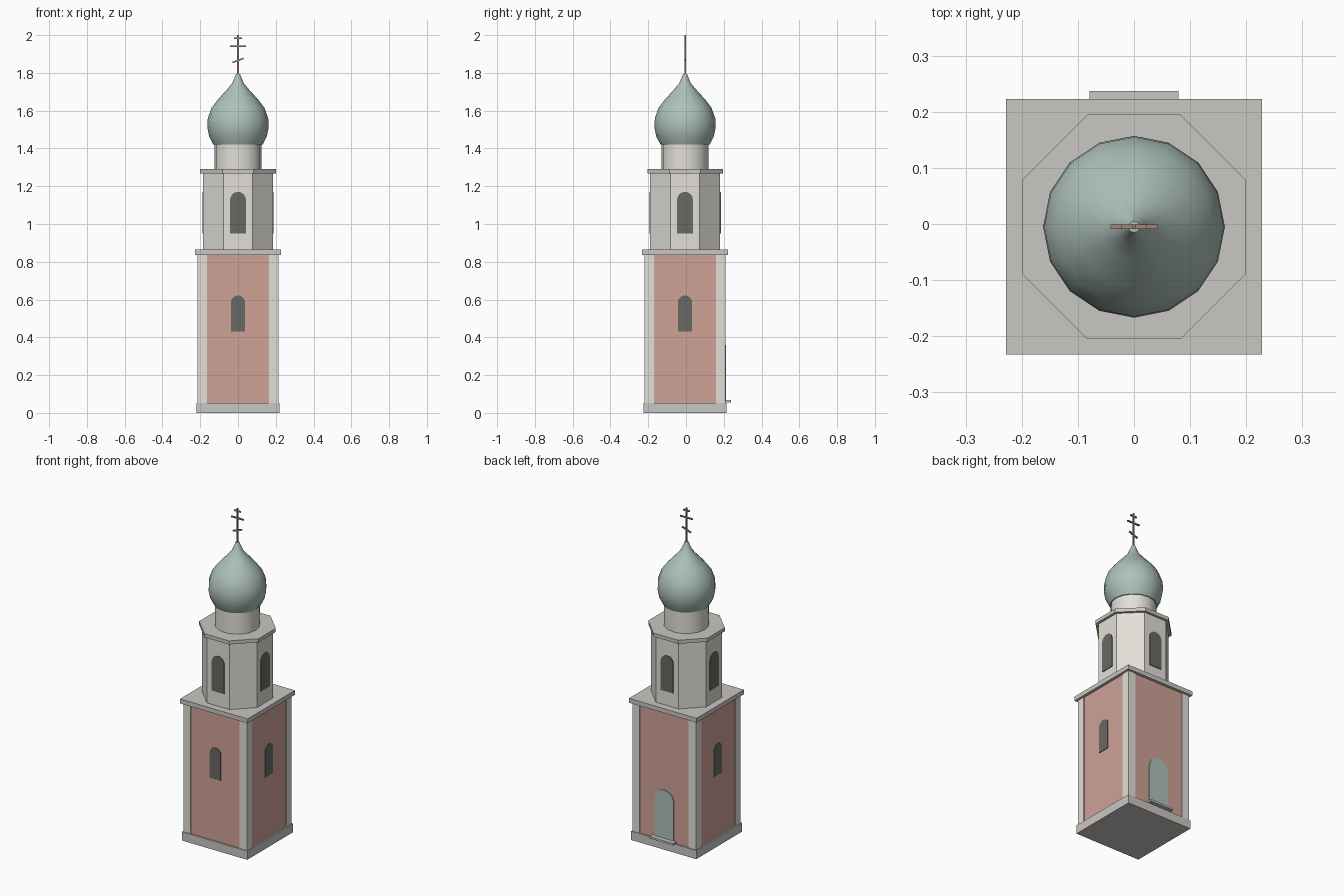
import bpy, bmesh
from math import pi, cos, sin, radians
from mathutils import Matrix

if "Cube" in bpy.data.objects:
    bpy.data.objects.remove(bpy.data.objects["Cube"])

CY = -0.005  # tower axis in y


def material(name, rgb):
    m = bpy.data.materials.new(name)
    m.diffuse_color = (*rgb, 1)
    m.use_nodes = True
    m.node_tree.nodes["Principled BSDF"].inputs["Base Color"].default_value = m.diffuse_color
    return m


PLASTER = material("plaster", (0.76, 0.74, 0.68))
STONE = material("stone", (0.58, 0.57, 0.54))
BRICK = material("brick", (0.62, 0.36, 0.31))
GREEN = material("green_metal", (0.42, 0.53, 0.49))
DARK = material("dark_opening", (0.14, 0.14, 0.13))
BRONZE = material("bronze", (0.36, 0.24, 0.18))


def finish(name, bm, mat):
    bmesh.ops.recalc_face_normals(bm, faces=bm.faces)
    me = bpy.data.meshes.new(name)
    bm.to_mesh(me)
    bm.free()
    me.materials.append(mat)
    ob = bpy.data.objects.new(name, me)
    bpy.context.collection.objects.link(ob)
    return ob


def box(name, x, y, z, mat):
    """Box from (min, max) pairs."""
    bm = bmesh.new()
    size = Matrix.Diagonal((x[1] - x[0], y[1] - y[0], z[1] - z[0], 1))
    mid = Matrix.Translation((sum(x) / 2, sum(y) / 2, sum(z) / 2))
    bmesh.ops.create_cube(bm, size=1, matrix=mid @ size)
    return finish(name, bm, mat)


def square(name, h, z0, z1, mat):
    return box(name, (-h, h), (CY - h, CY + h), (z0, z1), mat)


def lathe(name, profile, n, mat, offset=0.0):
    """Capped surface of revolution with n sides around the tower axis."""
    bm = bmesh.new()
    rings = [[bm.verts.new((r * cos(2 * pi * i / n + offset),
                            CY + r * sin(2 * pi * i / n + offset), z))
              for i in range(n)] for r, z in profile]
    for a, b in zip(rings, rings[1:]):
        for i in range(n):
            j = (i + 1) % n
            bm.faces.new((a[i], a[j], b[j], b[i]))
    bm.faces.new(rings[0][::-1])
    bm.faces.new(rings[-1])
    return finish(name, bm, mat)


def arch(name, hw, z0, z1, inner, outer, turn, mat):
    """Round-headed panel on the front face, turned about the axis."""
    spring = z1 - hw
    pts = [(-hw, z0), (hw, z0)]
    pts += [(hw * cos(pi * k / 10), spring + hw * sin(pi * k / 10)) for k in range(11)]
    bm = bmesh.new()
    f = bm.faces.new([bm.verts.new((x, -outer, z)) for x, z in pts])
    ext = bmesh.ops.extrude_face_region(bm, geom=[f])
    moved = [v for v in ext["geom"] if isinstance(v, bmesh.types.BMVert)]
    bmesh.ops.translate(bm, verts=moved, vec=(0, outer - inner, 0))
    bm.transform(Matrix.Translation((0, CY, 0)) @ Matrix.Rotation(turn, 4, 'Z'))
    return finish(name, bm, mat)


def smooth(ob, angle):
    bpy.ops.object.select_all(action='DESELECT')
    ob.select_set(True)
    bpy.context.view_layer.objects.active = ob
    bpy.ops.object.shade_smooth_by_angle(angle=radians(angle))


# Square brick tier: plinth, walls, corner pilasters, cornice
square("plinth", 0.22, 0, 0.053, STONE)
square("brick_walls", 0.211, 0.05, 0.84, BRICK)
for sx in (-1, 1):
    for sy in (-1, 1):
        box("corner_pilaster", sorted((sx * 0.165, sx * 0.215)),
            sorted((CY + sy * 0.165, CY + sy * 0.215)), (0.05, 0.84), PLASTER)
square("lower_cornice", 0.228, 0.837, 0.864, STONE)

# Octagonal belfry tier and its cornice (flat sides face the axes)
k = 1 / cos(pi / 8)
lathe("octagon_tier", [(0.185 * k, 0.862), (0.185 * k, 1.27)], 8, PLASTER, pi / 8)
lathe("upper_cornice", [(0.2 * k, 1.268), (0.2 * k, 1.29)], 8, STONE, pi / 8)

# Windows on the axis-facing sides, door at the back
for i in range(4):
    arch("belfry_window", 0.042, 0.95, 1.17, 0.18, 0.189, i * pi / 2, DARK)
    if i != 2:
        arch("wall_window", 0.037, 0.43, 0.622, 0.205, 0.2145, i * pi / 2, DARK)
arch("door", 0.065, 0.06, 0.36, 0.205, 0.216, pi, GREEN)
box("door_step", (-0.079, 0.079), (0.19, 0.237), (0.055, 0.067), STONE)

# Drum and onion dome
smooth(lathe("drum", [(0.125, 1.285), (0.125, 1.425)], 16, PLASTER), 40)
smooth(lathe("onion_dome", [
    (0.13, 1.42), (0.153, 1.465), (0.162, 1.51), (0.16, 1.56), (0.14, 1.615),
    (0.106, 1.66), (0.06, 1.71), (0.031, 1.745), (0.018, 1.775), (0.01, 1.795)],
    16, GREEN), 40)

# Three-bar cross
t = 0.004
box("cross_pole", (-t, t), (CY - t, CY + t), (1.78, 2.0), BRONZE)
for name, z, half, tilt in (("cross_top_bar", 1.983, 0.022, 0),
                            ("cross_main_bar", 1.94, 0.042, 0),
                            ("cross_slanted_bar", 1.866, 0.031, -20)):
    bar = box(name, (-half, half), (-t, t), (-t, t), BRONZE)
    bar.location = (0, CY, z)
    bar.rotation_euler = (0, radians(tilt), 0)
